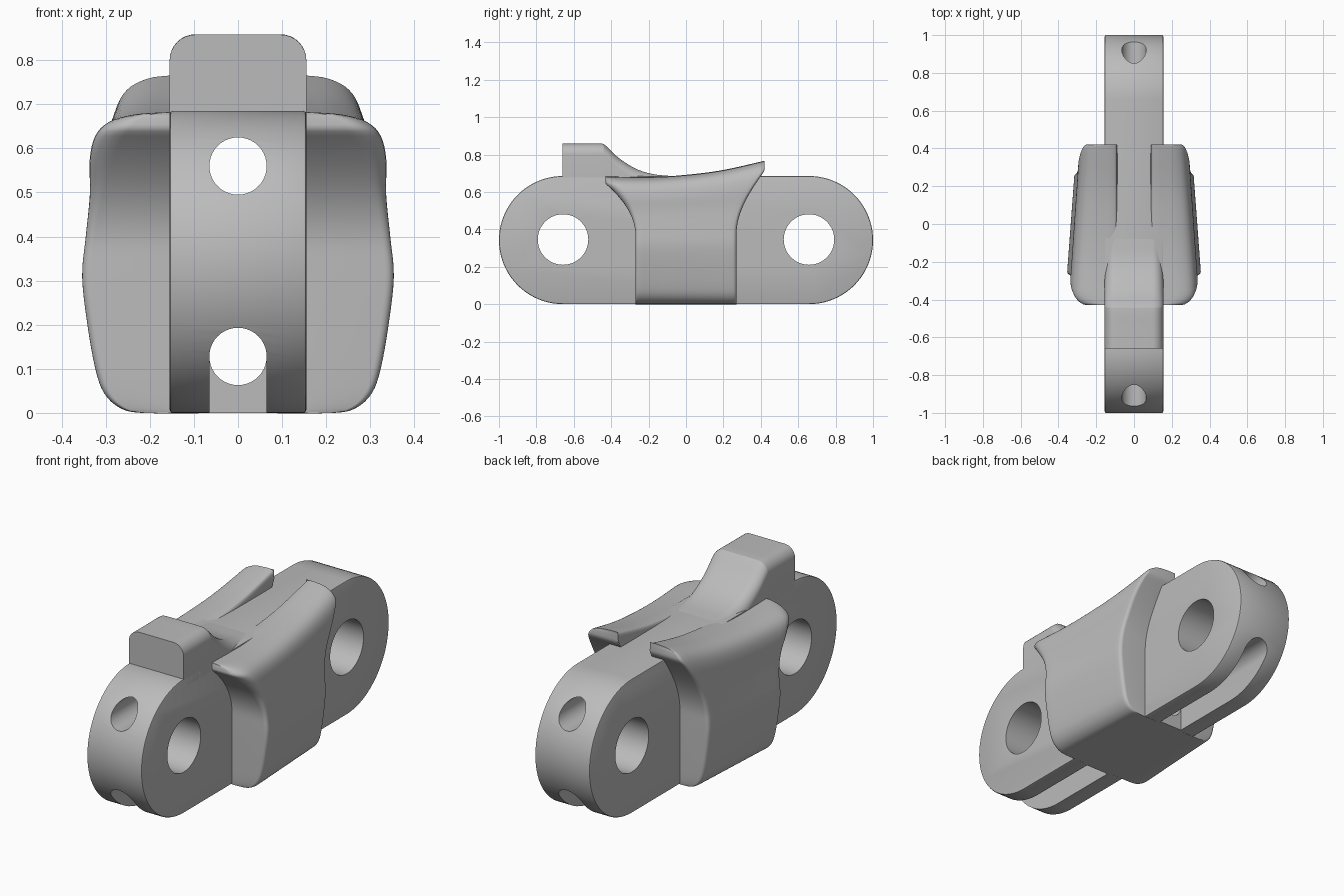
import bpy, bmesh, math
from mathutils import Vector, Matrix

cube = bpy.data.objects.get("Cube")
if cube:
    bpy.data.objects.remove(cube, do_unlink=True)

grey = bpy.data.materials.new("plain_grey")
grey.use_nodes = True
colour = (0.5, 0.5, 0.5, 1)
grey.diffuse_color = colour
grey.node_tree.nodes["Principled BSDF"].inputs["Base Color"].default_value = colour

RADIUS = 0.3425      # end radius of the link
PIN_Y = 0.6575       # distance of each pin hole from the centre
HALF_W = 0.155       # half width of the link
INNER = 0.09         # inner wall of the side guides


def make_object(name, bm):
    bmesh.ops.recalc_face_normals(bm, faces=bm.faces)
    mesh = bpy.data.meshes.new(name)
    bm.to_mesh(mesh)
    bm.free()
    mesh.materials.append(grey)
    ob = bpy.data.objects.new(name, mesh)
    bpy.context.scene.collection.objects.link(ob)
    return ob


def apply_modifiers(ob):
    graph = bpy.context.evaluated_depsgraph_get()
    ob.data = bpy.data.meshes.new_from_object(ob.evaluated_get(graph))
    ob.modifiers.clear()


def smooth(ob, angle=32):
    bpy.ops.object.select_all(action="DESELECT")
    ob.select_set(True)
    bpy.context.view_layer.objects.active = ob
    bpy.ops.object.shade_smooth_by_angle(angle=math.radians(angle))


def extrude(name, outline, vec):
    bm = bmesh.new()
    face = bm.faces.new([bm.verts.new(p) for p in outline])
    new = bmesh.ops.extrude_face_region(bm, geom=[face])["geom"]
    bmesh.ops.translate(bm, vec=vec, verts=[g for g in new if isinstance(g, bmesh.types.BMVert)])
    return make_object(name, bm)


def grid(name, rows, closed=False):
    """Skin rows of points; closed rows become capped rings."""
    bm = bmesh.new()
    rows = [[bm.verts.new(p) for p in row] for row in rows]
    n = len(rows[0])
    for a, b in zip(rows, rows[1:]):
        for i in range(n if closed else n - 1):
            j = (i + 1) % n
            bm.faces.new((a[i], a[j], b[j], b[i]))
    if closed:
        bm.faces.new(rows[0])
        bm.faces.new(rows[-1])
    else:
        bmesh.ops.remove_doubles(bm, verts=bm.verts, dist=0.0002)
    return make_object(name, bm)


def spline(pts, steps):
    """Catmull-Rom curve through 2D points."""
    pts = [Vector(p) for p in pts]
    pts = [pts[0]] + pts + [pts[-1]]
    out = []
    for a, b, c, d in zip(pts, pts[1:], pts[2:], pts[3:]):
        for i in range(steps):
            t = i / steps
            out.append(0.5 * (2 * b + (c - a) * t + (2 * a - 5 * b + 4 * c - d) * t ** 2
                              + (3 * b - a - 3 * c + d) * t ** 3))
    return out + [pts[-1]]


def arc(cx, cy, r, start, end, steps):
    angles = [math.radians(start + (end - start) * i / steps) for i in range(steps + 1)]
    return [(cx + r * math.cos(a), cy + r * math.sin(a)) for a in angles]


# Link body: a rounded bar with softened rims
outline = arc(PIN_Y, RADIUS, RADIUS, -90, 90, 40) + arc(-PIN_Y, RADIUS, RADIUS, 90, 270, 40)
body = extrude("link_body", [(-HALF_W, y, z) for y, z in outline], (2 * HALF_W, 0, 0))
rim = body.modifiers.new("rim", "BEVEL")
rim.width, rim.segments, rim.limit_method, rim.angle_limit = 0.007, 2, "ANGLE", 1.0
apply_modifiers(body)


def cut(cutter):
    mod = body.modifiers.new("cut", "BOOLEAN")
    mod.operation, mod.solver, mod.object = "DIFFERENCE", "EXACT", cutter
    bpy.context.view_layer.update()
    apply_modifiers(body)
    bpy.data.objects.remove(cutter, do_unlink=True)


# Cross pin holes
for side in (-1, 1):
    ring = arc(side * PIN_Y, RADIUS + 0.003, 0.135, 0, 360, 48)[:-1]
    cut(extrude("pin_cutter", [(-0.5, y, z) for y, z in ring], (1, 0, 0)))

# Lengthwise bores, the lower one opened downwards at each end
for z in (0.56, 0.128):
    ring = arc(0, z, 0.065, 0, 360, 40)[:-1]
    cut(extrude("bore_cutter", [(x, -1.2, h) for x, h in ring], (0, 2.4, 0)))
for side in (-1, 1):
    slot = [(-0.065, -0.1), (0.065, -0.1), (0.065, 0.128), (-0.065, 0.128)]
    cut(extrude("slot_cutter", [(x, side * 0.28, z) for x, z in slot], (0, side, 0)))
smooth(body)

# Top stop: rounded block running down into the body
top_line = [(-0.66, 0.858), (-0.55, 0.858), (-0.455, 0.858), (-0.43, 0.848), (-0.36, 0.782),
            (-0.27, 0.725), (-0.18, 0.696), (-0.08, 0.685), (0.0, 0.678)]
rows = []
for y, top in spline(top_line, 5):
    r = 0.058
    ring = [(HALF_W, 0.64)]
    ring += arc(HALF_W - r, top - r, r, 0, 90, 8) + arc(r - HALF_W, top - r, r, 90, 180, 8)
    ring += [(-HALF_W, 0.64)]
    rows.append([(x, y, max(z, 0.64)) for x, z in ring])
smooth(grid("top_stop", rows, closed=True))

# Side guides: bulged walls that flare towards both ends near the top
section = spline([(INNER, 0), (0.22, 0), (0.27, 0.012), (0.305, 0.045), (0.325, 0.1), (0.343, 0.2),
                  (0.355, 0.31), (0.347, 0.4), (0.336, 0.5), (0.334, 0.58), (0.32, 0.635),
                  (0.29, 0.668), (0.24, 0.685), (0.18, 0.69), (0.115, 0.69), (INNER, 0.675),
                  (INNER, 0.6)], 4)
crest = spline([(-0.43, 0.682), (-0.2, 0.678), (0, 0.69), (0.2, 0.716), (0.42, 0.765)], 8)


def crest_height(y):
    for a, b in zip(crest, crest[1:]):
        if y <= b.x:
            return a.y + (b.y - a.y) * (y - a.x) / (b.x - a.x)
    return crest[-1].y


def guide_point(p, u, end, a):
    """end -1/1 rounds the front/back edge at angle a; 0 is the plain wall."""
    flare = min(max((p.y - 0.37) / 0.28, 0), 1) ** 2
    front, back = -0.27 - 0.16 * flare, 0.27 + 0.15 * flare
    r_front, r_back = 0.02 + 0.06 * flare, 0.02
    y = (front + r_front) * (1 - u) + (back - r_back) * u
    inset = 0
    if end:
        r = r_front if end < 0 else r_back
        y = (front + r * (1 - math.cos(a))) if end < 0 else (back - r * (1 - math.cos(a)))
        inset = r * (1 - math.sin(a))
    scale = (1 - 0.28 * (y + 0.27)) * (1 - inset / 0.25)
    z = p.y + (crest_height(y) - 0.69) * (p.y / 0.69) ** 3
    return INNER + (p.x - INNER) * scale, y, z


def end_rows(end):
    angles = [math.pi / 2 * i / 5 for i in range(5)]
    rounded = [[guide_point(p, 0, end, a) for p in section] for a in angles]
    return [[(INNER, y, z) for x, y, z in rounded[0]]] + rounded


walls = [[guide_point(p, i / 20, 0, 0) for p in section] for i in range(21)]
guide = grid("side_guides", end_rows(-1) + walls + end_rows(1)[::-1])
mirror = guide.modifiers.new("mirror", "MIRROR")
mirror.use_axis[0] = True
mirror.use_mirror_merge = False
bpy.context.view_layer.update()
apply_modifiers(guide)
smooth(guide, 40)
